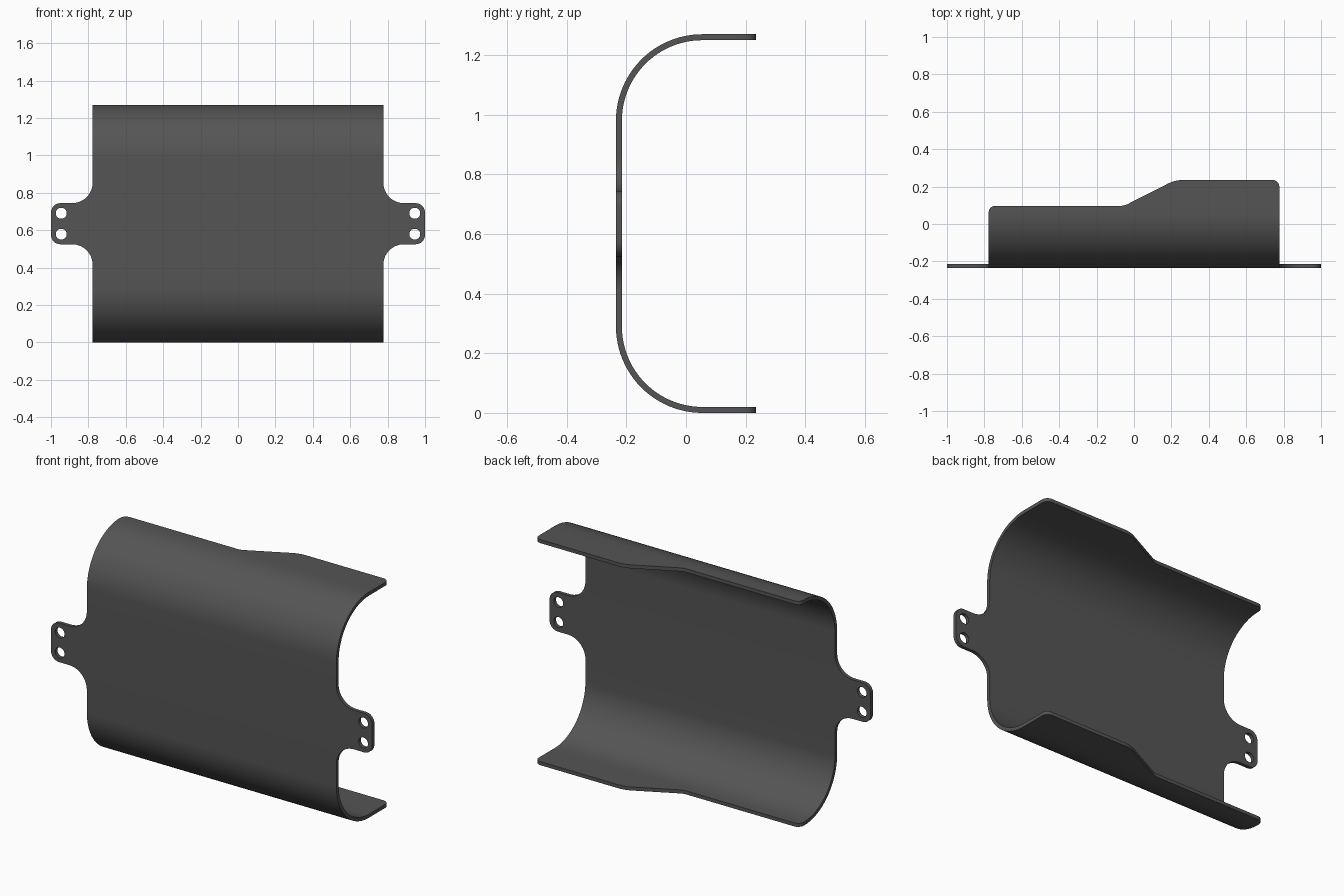
import bpy, bmesh
from math import cos, sin, radians, atan

if "Cube" in bpy.data.objects:
    bpy.data.objects.remove(bpy.data.objects["Cube"])

T = 0.02               # sheet thickness
H = 1.27               # overall height
FRONT, R = -0.235, 0.29  # front plane and outer bend radius
HALF = 0.777           # half length of the shell

metal = bpy.data.materials.new("dark_metal")
metal.diffuse_color = (0.09, 0.09, 0.09, 1)
metal.use_nodes = True
metal.node_tree.nodes["Principled BSDF"].inputs["Base Color"].default_value = metal.diffuse_color


def arc(cx, cy, r, a0, a1, n):
    angles = [radians(a0 + (a1 - a0) * i / n) for i in range(n + 1)]
    return [(cx + r * cos(a), cy + r * sin(a)) for a in angles]


def finish(obj):
    obj.data.materials.clear()
    obj.data.materials.append(metal)
    bpy.ops.object.select_all(action='DESELECT')
    bpy.context.view_layer.objects.active = obj
    obj.select_set(True)
    for mod in list(obj.modifiers):
        bpy.ops.object.modifier_apply(modifier=mod.name)
    bpy.ops.object.shade_smooth_by_angle(angle=radians(30))


# Rim line (x, y): low on the left, sloping up to the high right side
low, high, c = 0.097, 0.235, 0.035
slope = 26.6
rim = arc(-HALF + c, low - c, c, 180, 90, 8)
rim += arc(-0.072, low + 0.08, 0.08, 270, 270 + slope, 5)
rim += arc(0.26, high - 0.17, 0.17, 90 + slope, 90, 7)
rim += arc(HALF - c, high - c, c, 90, 0, 8)

# Shell: C-shaped section swept along the rim line
bend = arc(FRONT + R, R, R, 270, 180, 24)            # lower bend (y, z)
section = bend + [(y, H - z) for y, z in reversed(bend)]
bm = bmesh.new()
columns = []
for x, y in rim:
    pts = [(y, 0)] + section + [(y, H)]
    columns.append([bm.verts.new((x, py, pz)) for py, pz in pts])
for a, b in zip(columns, columns[1:]):
    for i in range(len(a) - 1):
        bm.faces.new((a[i], b[i], b[i + 1], a[i + 1]))
bm.normal_update()
mesh = bpy.data.meshes.new("shell")
bm.to_mesh(mesh)
bm.free()
shell = bpy.data.objects.new("shell", mesh)
bpy.context.collection.objects.link(shell)
solid = shell.modifiers.new("thickness", 'SOLIDIFY')
solid.thickness, solid.offset, solid.use_even_offset = T, -1, True
finish(shell)


# Mounting tabs: flat filleted ears with two holes each
def tab(name, side):
    mid, half, f, r = H / 2, 0.11, 0.11, 0.05
    lower = arc(HALF + f, mid - half - f, f, 180, 90, 14)
    lower += arc(1 - r, mid - half + r, r, 270, 360, 8)
    outline = lower + [(x, H - z) for x, z in reversed(lower)]
    holes = [arc(0.945, mid + dz, 0.029, 0, 348.75, 31) for dz in (-0.056, 0.056)]
    curve = bpy.data.curves.new(name, 'CURVE')
    curve.dimensions, curve.fill_mode, curve.extrude = '2D', 'BOTH', T / 2
    for loop in [outline] + holes:
        sp = curve.splines.new('POLY')
        sp.points.add(len(loop) - 1)
        for p, (x, z) in zip(sp.points, loop):
            p.co = (side * x, z, 0, 1)
        sp.use_cyclic_u = True
    obj = bpy.data.objects.new(name, curve)
    bpy.context.collection.objects.link(obj)
    obj.rotation_euler.x = radians(90)
    obj.location.y = FRONT + T / 2
    bpy.ops.object.select_all(action='DESELECT')
    bpy.context.view_layer.objects.active = obj
    obj.select_set(True)
    bpy.ops.object.convert(target='MESH')
    obj = bpy.context.object
    bm = bmesh.new()
    bm.from_mesh(obj.data)
    bmesh.ops.remove_doubles(bm, verts=bm.verts, dist=1e-5)
    bmesh.ops.recalc_face_normals(bm, faces=bm.faces)
    bm.to_mesh(obj.data)
    bm.free()
    finish(obj)


tab("left_tab", -1)
tab("right_tab", 1)
